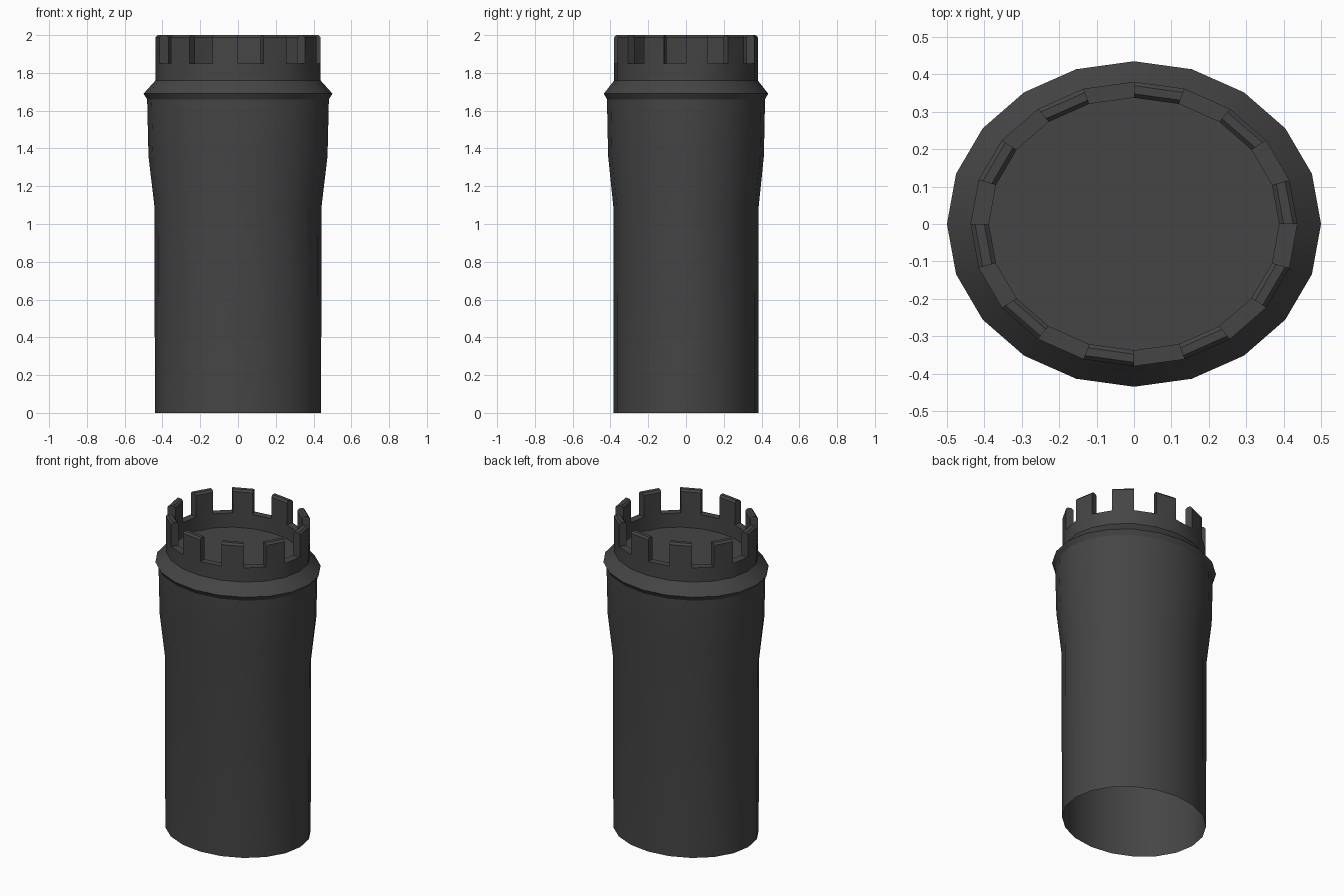
import bpy, bmesh, math

if "Cube" in bpy.data.objects:
    bpy.data.objects.remove(bpy.data.objects["Cube"])

SIDES = 20
SQUASH = 0.87          # depth / width of the oval plan

mat = bpy.data.materials.new("dark_grey")
mat.diffuse_color = (0.06, 0.06, 0.06, 1)
mat.use_nodes = True
mat.node_tree.nodes["Principled BSDF"].inputs["Base Color"].default_value = mat.diffuse_color


def point(i, r, z):
    a = 2 * math.pi * i / SIDES
    return (r * math.cos(a), r * SQUASH * math.sin(a), z)


def ring(bm, r, z):
    return [bm.verts.new(point(i, r, z)) for i in range(SIDES)]


def bridge(bm, a, b):
    for i in range(SIDES):
        j = (i + 1) % SIDES
        bm.faces.new((a[i], a[j], b[j], b[i]))


def lathe(bm, profile):
    rings = [ring(bm, r, z) for r, z in profile]
    for a, b in zip(rings, rings[1:]):
        bridge(bm, a, b)
    return rings


def finish(bm, name):
    mesh = bpy.data.meshes.new(name)
    bm.to_mesh(mesh)
    bm.free()
    mesh.materials.append(mat)
    ob = bpy.data.objects.new(name, mesh)
    bpy.context.collection.objects.link(ob)
    bpy.ops.object.select_all(action='DESELECT')
    ob.select_set(True)
    bpy.context.view_layer.objects.active = ob
    bpy.ops.object.shade_smooth_by_angle(angle=math.radians(30))


# Tower shaft, open at the bottom, flaring out below the cornice
bm = bmesh.new()
lathe(bm, [(0.44, 0), (0.442, 1.09), (0.474, 1.36), (0.481, 1.66)])
finish(bm, "tower_shaft")

# Cornice with sloped top and undercut
bm = bmesh.new()
lathe(bm, [(0.465, 1.655), (0.481, 1.66), (0.5, 1.69), (0.437, 1.76)])
finish(bm, "cornice")

# Parapet wall, roof floor and alternating merlons with chamfered tops
R_OUT, R_IN, SILL, TOP, CH = 0.437, 0.388, 1.85, 2.0, 0.012
bm = bmesh.new()
outer = lathe(bm, [(R_OUT, 1.76), (R_OUT, SILL)])[-1]
inner = lathe(bm, [(R_IN, SILL), (R_IN, 1.76)])
bm.faces.new(inner[1])
inner = inner[0]
section = [(R_OUT, TOP - CH), (R_OUT - CH, TOP), (R_IN + CH, TOP), (R_IN, TOP - CH)]
for i in range(SIDES):
    j = (i + 1) % SIDES
    if i % 2:                                   # crenel sill
        bm.faces.new((outer[i], outer[j], inner[j], inner[i]))
        continue
    ends = [[outer[k]] + [bm.verts.new(point(k, r, z)) for r, z in section] + [inner[k]]
            for k in (i, j)]
    a, b = ends
    for k in range(len(a) - 1):
        bm.faces.new((a[k], b[k], b[k + 1], a[k + 1]))
    bm.faces.new(a)
    bm.faces.new(b[::-1])
finish(bm, "parapet")
